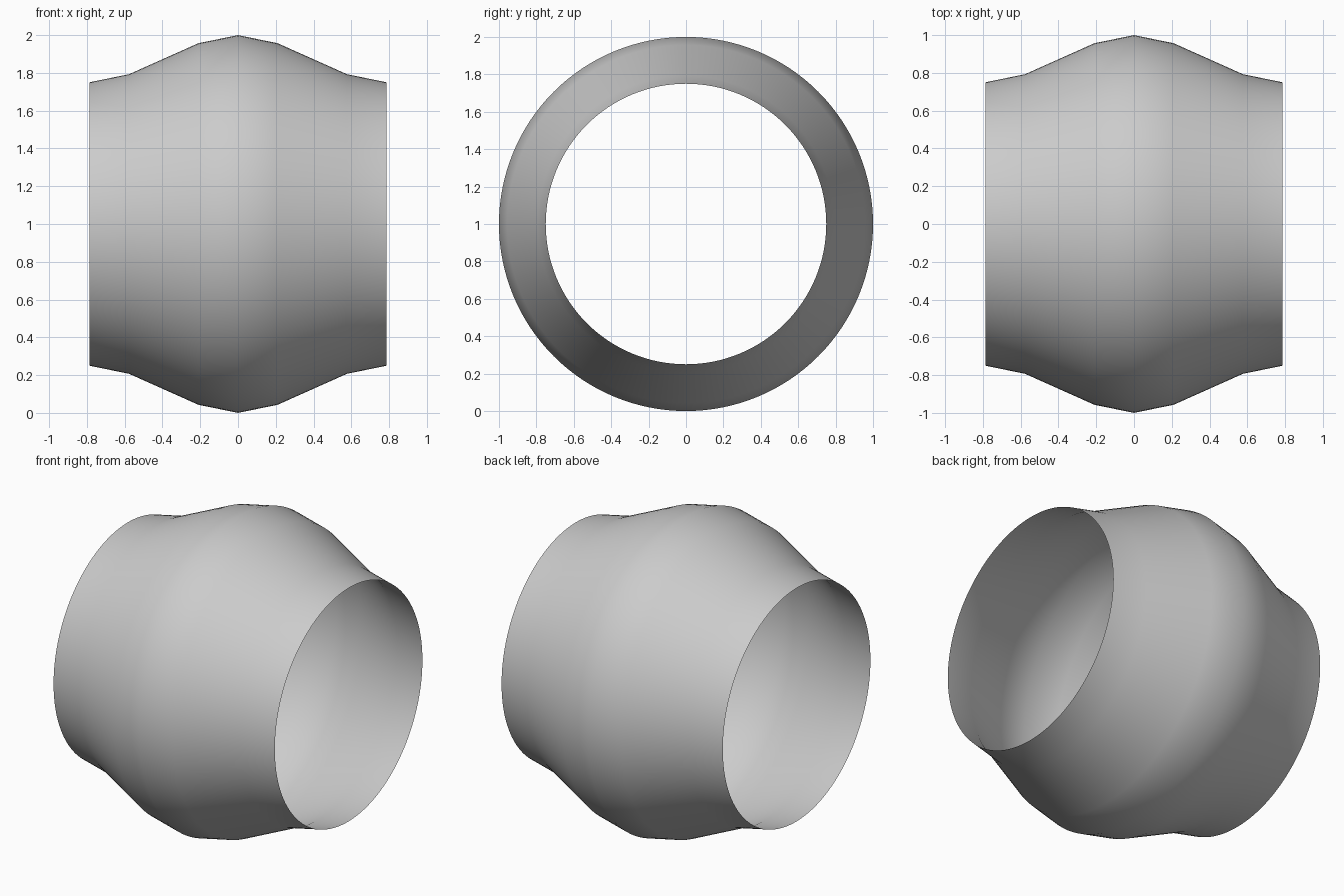
import bpy, bmesh
from math import pi, sin, cos

if "Cube" in bpy.data.objects:
    bpy.data.objects.remove(bpy.data.objects["Cube"])

SEGMENTS = 128

# Half profile (x, radius), mirrored across x = 0
half = [(0.787, 0.75), (0.577, 0.793), (0.21, 0.957)]
profile = [(-x, r) for x, r in half] + [(0, 1.0)] + half[::-1]

# Open thin shell: rings around the x axis, joined by quads
bm = bmesh.new()
rings = []
for x, r in profile:
    angles = [2 * pi * i / SEGMENTS for i in range(SEGMENTS)]
    rings.append([bm.verts.new((x, r * cos(a), 1 + r * sin(a))) for a in angles])
for a, b in zip(rings, rings[1:]):
    for i in range(SEGMENTS):
        j = (i + 1) % SEGMENTS
        bm.faces.new((a[i], a[j], b[j], b[i])).smooth = True

# Make the normals point away from the axis
bm.normal_update()
for f in bm.faces:
    c = f.calc_center_median()
    if f.normal.y * c.y + f.normal.z * (c.z - 1) < 0:
        f.normal_flip()

mesh = bpy.data.meshes.new("barrel_sleeve")
bm.to_mesh(mesh)
bm.free()
sleeve = bpy.data.objects.new("barrel_sleeve", mesh)
bpy.context.collection.objects.link(sleeve)
